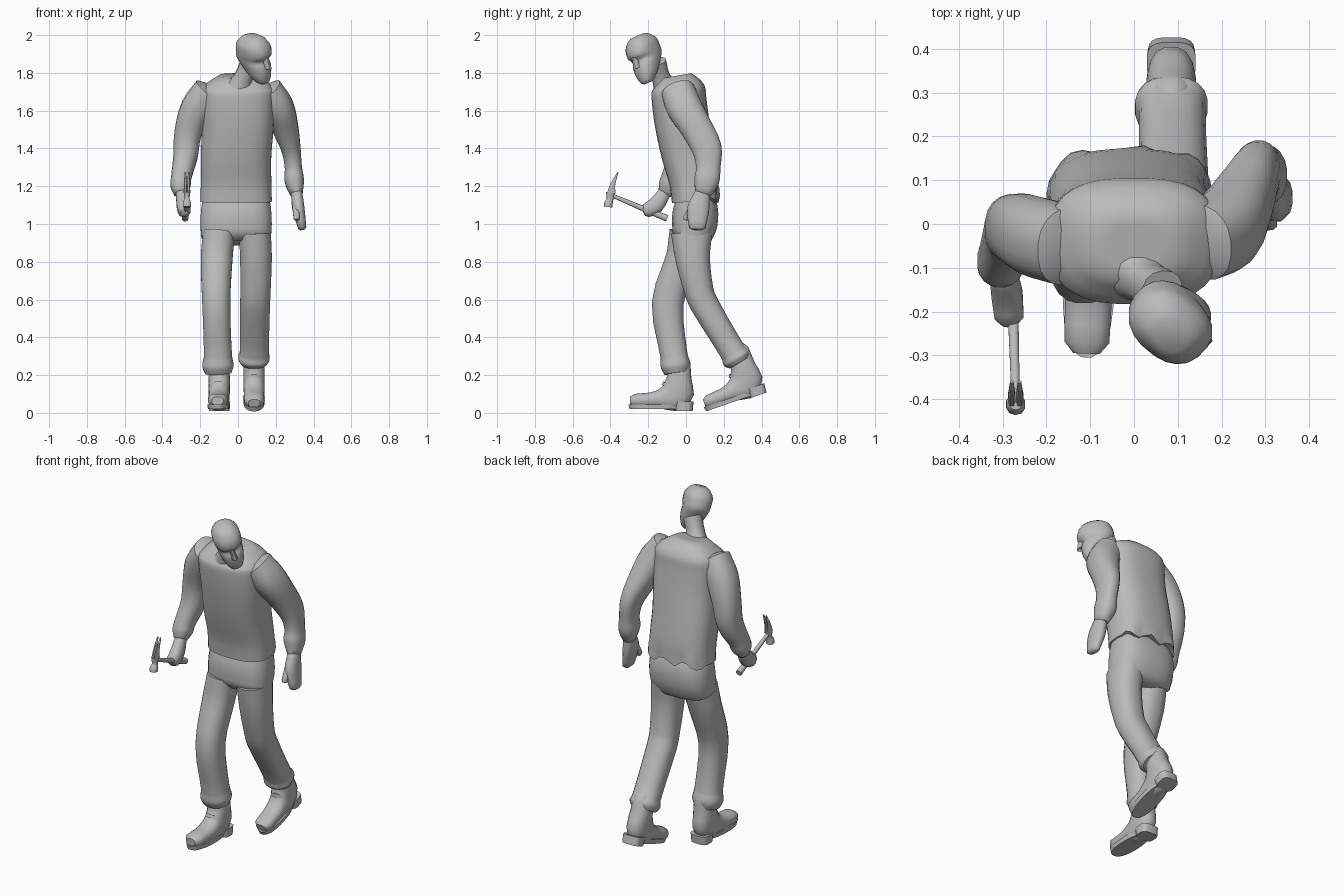
import bpy, bmesh, math
from mathutils import Matrix, Vector

if "Cube" in bpy.data.objects:
    bpy.data.objects.remove(bpy.data.objects["Cube"], do_unlink=True)

# One plain grey for everything
color = (.5, .5, .5, 1)
grey = bpy.data.materials.new("plain_grey")
grey.use_nodes = True
grey.diffuse_color = color
grey.node_tree.nodes["Principled BSDF"].inputs["Base Color"].default_value = color


def smooth_stations(stations, steps):
    """Add in-between stations along a smooth curve through the given ones."""
    points = [Vector(s) for s in stations]
    slopes = []
    for i in range(len(points)):
        before, after = points[max(i - 1, 0)], points[min(i + 1, len(points) - 1)]
        here = points[i]
        slopes.append((after - before) / ((after - here).length + (here - before).length))
    result = []
    for p, q, m, n in zip(points, points[1:], slopes, slopes[1:]):
        span = (q - p).length
        for k in range(steps):
            t = k / steps
            ease = t * t * (3 - 2 * t)
            bend_in = t * (1 - t) * (1 - t) * span
            bend_out = t * t * (1 - t) * span
            result.append(p * (1 - ease) + q * ease + m * bend_in - n * bend_out)
    return result + [points[-1]]


def signed_power(value, power):
    return math.copysign(abs(value) ** power, value)


def loft(name, stations, sides=20, power=.85, tip=0, level=False, place=Matrix(), steps=3):
    """Skin rounded rings along a path; station = x, y, z, half width, half depth.
    The tip value rounds both ends, level keeps every ring horizontal."""
    path = smooth_stations(stations, steps)
    centers = [Vector(s[:3]) for s in path]
    last = len(path) - 1
    frames = []
    for i, s in enumerate(path):
        along = (centers[min(i + 1, last)] - centers[max(i - 1, 0)]).normalized()
        if level:
            along = Vector((0, 0, 1))
        frames.append((centers[i], along, s[3], s[4]))

    # Smaller rings close the ends
    def end_ring(frame, sign):
        center, along, width, depth = frame
        shift = along * sign * tip * min(width, depth)
        return center + shift, along, width * .6, depth * .6

    frames = [end_ring(frames[0], -1)] + frames + [end_ring(frames[-1], 1)]
    bm = bmesh.new()
    rings = []
    for center, along, width, depth in frames:
        across = Vector((1, 0, 0))
        across = (across - along * along.dot(across)).normalized()
        back = along.cross(across)
        ring = []
        for i in range(sides):
            angle = math.tau * (i + .5) / sides
            u = signed_power(math.cos(angle), power) * width
            v = signed_power(math.sin(angle), power) * depth
            ring.append(bm.verts.new(center + across * u + back * v))
        rings.append(ring)
    for low, high in zip(rings, rings[1:]):
        for i in range(sides):
            bm.faces.new((low[i - 1], low[i], high[i], high[i - 1]))
    bm.faces.new(rings[0])
    bm.faces.new(rings[-1])
    bmesh.ops.transform(bm, matrix=place, verts=bm.verts)
    bmesh.ops.recalc_face_normals(bm, faces=bm.faces)

    mesh = bpy.data.meshes.new(name)
    bm.to_mesh(mesh)
    bm.free()
    mesh.materials.append(grey)
    obj = bpy.data.objects.new(name, mesh)
    bpy.context.collection.objects.link(obj)
    bpy.ops.object.select_all(action='DESELECT')
    obj.select_set(True)
    bpy.context.view_layer.objects.active = obj
    bpy.ops.object.shade_smooth_by_angle(angle=math.radians(50))
    return obj


def turn(degrees, axis):
    return Matrix.Rotation(math.radians(degrees), 4, axis)


# Sweater body, with a rippled hem at the back
sweater = loft("sweater", [
    (-.01, .05, 1.12, .19, .125), (-.01, .04, 1.23, .187, .13), (-.01, .01, 1.37, .187, .14),
    (0, -.02, 1.53, .19, .145), (0, -.037, 1.66, .195, .145),
    (0, -.04, 1.72, .19, .14), (0, -.05, 1.785, .1, .08)], sides=32, power=.75)
for v in sweater.data.vertices:
    if v.co.z < 1.17 and v.co.y > .1:
        v.co.z += .02 * math.sin(v.co.x * 45)
        v.co.y += .01 * math.cos(v.co.x * 45)

# Sleeves, each with a slightly bulging cuff
loft("left_sleeve", [
    (.15, -.04, 1.7, .09, .09), (.21, -.01, 1.62, .085, .095), (.25, .055, 1.51, .07, .085),
    (.28, .11, 1.4, .052, .08), (.293, .118, 1.3, .046, .065), (.298, .11, 1.23, .052, .067),
    (.31, .09, 1.16, .034, .045)], tip=.2)
loft("right_sleeve", [
    (-.15, -.05, 1.7, .09, .09), (-.22, -.03, 1.61, .085, .09), (-.265, -.01, 1.48, .073, .08),
    (-.278, -.02, 1.36, .065, .075), (-.3, -.07, 1.25, .054, .06), (-.305, -.09, 1.2, .053, .057),
    (-.305, -.11, 1.16, .035, .04)], tip=.2)

# Hands
loft("left_hand", [
    (.31, .09, 1.17, .03, .04), (.32, .065, 1.08, .033, .06), (.34, .06, .98, .023, .045)],
    sides=12, tip=.5)
loft("left_thumb", [(.305, .05, 1.11, .02, .02), (.31, 0, 1.03, .017, .018)], sides=8, tip=.6)
loft("right_hand", [
    (-.3, -.11, 1.17, .03, .033), (-.29, -.16, 1.1, .036, .045), (-.285, -.21, 1.07, .034, .038)],
    sides=12, tip=.5)

# Trousers
loft("trouser_seat", [
    (-.01, .04, 1.17, .17, .09), (-.01, .05, 1.09, .185, .118), (-.01, .045, 1, .19, .122),
    (-.01, .03, .93, .185, .105)], sides=24, power=.75, tip=.3)
loft("right_trouser_leg", [
    (-.1, .01, .95, .085, .1), (-.113, -.02, .82, .085, .088), (-.115, -.097, .58, .075, .085),
    (-.106, -.063, .3, .075, .073), (-.106, -.055, .25, .084, .08), (-.104, -.05, .21, .07, .065)])
loft("left_trouser_leg", [
    (.09, .03, .95, .085, .11), (.095, .035, .82, .085, .093), (.093, .07, .64, .08, .078),
    (.09, .1, .57, .08, .076), (.087, .25, .32, .077, .07), (.085, .268, .29, .084, .08),
    (.085, .283, .265, .07, .06)])

# Boots: one shape, flat on the right and raised onto its toe on the left
flat = Matrix.Translation((-.098, 0, 0)) @ turn(-2, 'Z')
raised = (Matrix.Translation((.085, .415, .125)) @ turn(19, 'X')
          @ Matrix.Translation((0, -.03, -.03)))
for side, place in (("right", flat), ("left", raised)):
    loft(side + "_boot", [
        (0, -.037, .27, .05, .06), (0, -.037, .18, .057, .067), (0, -.055, .1, .056, .095),
        (0, -.15, .072, .055, .047), (0, -.27, .065, .052, .036)], sides=16, tip=.7, place=place)
    loft(side + "_boot_sole", [(0, -.16, .02, .055, .14), (0, -.16, .045, .058, .146)],
         level=True, place=place, steps=1)
    loft(side + "_boot_heel", [(0, -.01, .01, .054, .045), (0, -.01, .06, .056, .05)],
         power=.6, level=True, place=place, steps=1)

# Neck and head, the head turned to its left and bowed
loft("neck", [
    (0, -.1, 1.71, .08, .08), (.025, -.13, 1.77, .05, .05), (.065, -.155, 1.86, .05, .05)], sides=14)
bowed = Matrix.Translation((.085, -.212, 1.882)) @ turn(23, 'X') @ turn(48, 'Z')
loft("head", [
    (0, -.06, -.12, .035, .035), (0, -.04, -.085, .055, .06), (0, -.01, -.03, .068, .085),
    (0, .01, 0, .072, .088), (0, .002, .03, .076, .102), (0, .005, .075, .075, .095),
    (0, .005, .11, .053, .068)], tip=.25, level=True, place=bowed)
loft("nose", [(0, -.085, .025, .01, .015), (0, -.09, -.035, .017, .032)],
     sides=8, tip=.6, level=True, place=bowed)

# Claw hammer
loft("hammer_handle", [
    (-.28, -.1, 1.03, .018, .018), (-.276, -.2, 1.07, .013, .015), (-.27, -.4, 1.155, .01, .01)],
    sides=10)
loft("hammer_head", [
    (-.27, -.4, 1.17, .017, .025), (-.27, -.402, 1.13, .015, .018),
    (-.27, -.41, 1.11, .022, .022), (-.27, -.413, 1.09, .022, .023)], sides=10)
for side, x in (("left", -.261), ("right", -.279)):
    loft(side + "_hammer_claw", [
        (x, -.395, 1.165, .009, .023), (x, -.387, 1.21, .008, .014), (x, -.36, 1.275, .004, .003)],
        sides=8)
